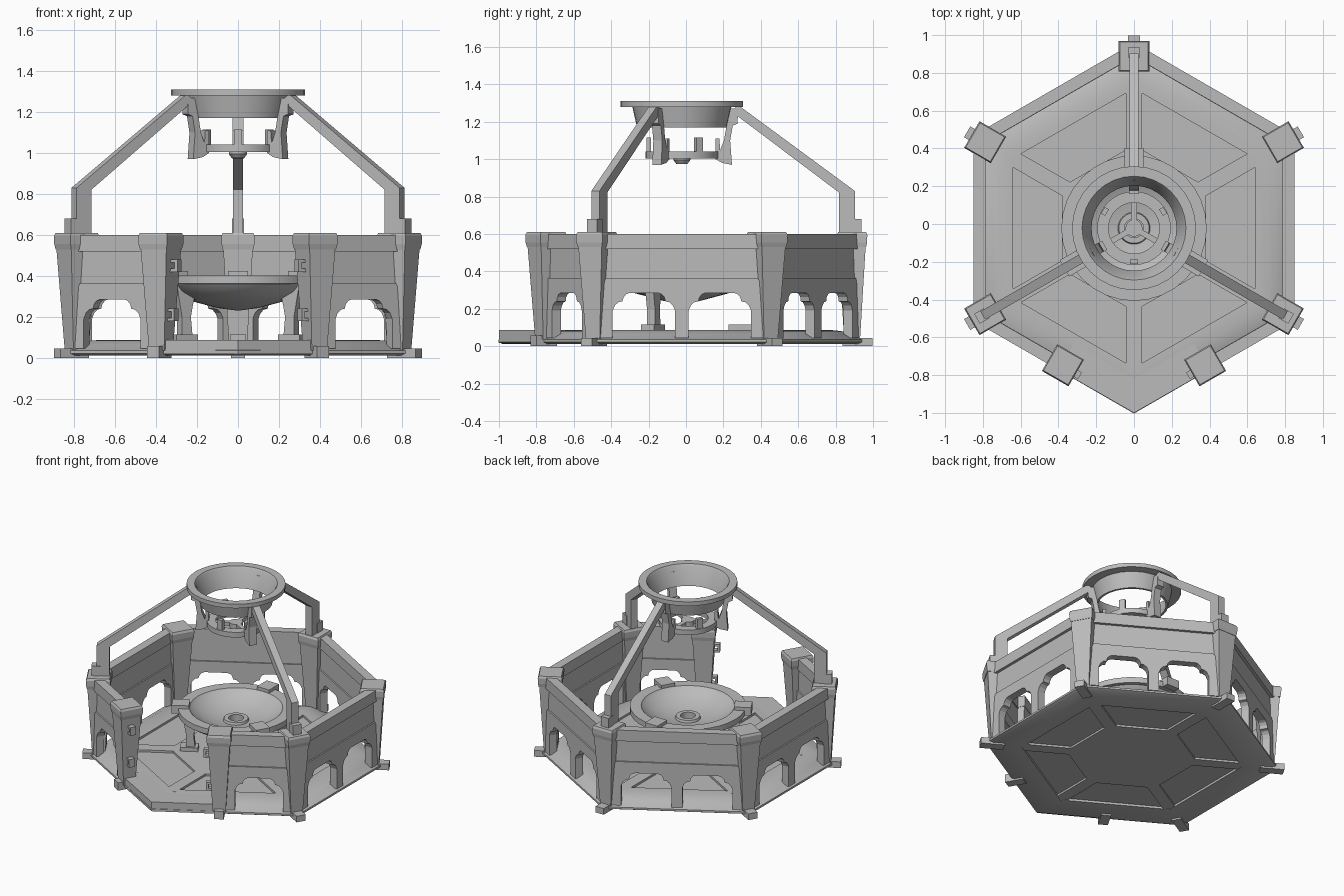
import bpy, bmesh, math
from mathutils import Vector

if "Cube" in bpy.data.objects:
    bpy.data.objects.remove(bpy.data.objects["Cube"])

CY = -0.022                      # y of the hexagon centre
COS30 = math.cos(math.radians(30))
CORNERS = [30, 90, 150, 210, 330]
ARMS = [90, 210, 330]

stone = bpy.data.materials.new("grey_stone")
stone.diffuse_color = (0.5, 0.5, 0.5, 1)
stone.use_nodes = True
stone.node_tree.nodes["Principled BSDF"].inputs["Base Color"].default_value = stone.diffuse_color


def P(a, r, t, z):
    """Point at angle a: r outward, t sideways, z up."""
    a = math.radians(a)
    return Vector((r * math.cos(a) - t * math.sin(a),
                   CY + r * math.sin(a) + t * math.cos(a), z))


def make(name, verts, faces, smooth=False):
    me = bpy.data.meshes.new(name)
    me.from_pydata([tuple(v) for v in verts], [], faces)
    bm = bmesh.new()
    bm.from_mesh(me)
    bmesh.ops.remove_doubles(bm, verts=bm.verts, dist=1e-5)
    bmesh.ops.recalc_face_normals(bm, faces=bm.faces)
    bm.to_mesh(me)
    bm.free()
    me.materials.append(stone)
    ob = bpy.data.objects.new(name, me)
    bpy.context.collection.objects.link(ob)
    if smooth:
        bpy.ops.object.select_all(action='DESELECT')
        bpy.context.view_layer.objects.active = ob
        ob.select_set(True)
        bpy.ops.object.shade_smooth_by_angle(angle=math.radians(35))
    return ob


def loft(name, loops, smooth=False):
    """Skin between loops of equal length and cap both ends."""
    n = len(loops[0])
    verts = [v for lp in loops for v in lp]
    faces = [(k * n + i, k * n + (i + 1) % n, (k + 1) * n + (i + 1) % n, (k + 1) * n + i)
             for k in range(len(loops) - 1) for i in range(n)]
    faces += [tuple(range(n)), tuple(range((len(loops) - 1) * n, len(loops) * n))]
    return make(name, verts, faces, smooth)


def rect(a, r, t, wr, wt, z):
    return [P(a, r + i * wr / 2, t + j * wt / 2, z)
            for i, j in ((-1, -1), (1, -1), (1, 1), (-1, 1))]


def box(name, a, r0, r1, t0, t1, z0, z1):
    r, t = (r0 + r1) / 2, (t0 + t1) / 2
    return loft(name, [rect(a, r, t, r1 - r0, t1 - t0, z) for z in (z0, z1)])


def fin(name, a, profile, w):
    """Outline in (r, z), given width sideways."""
    return loft(name, [[P(a, r, s * w / 2, z) for r, z in profile] for s in (-1, 1)])


def slab(name, a, outline, r0, r1):
    """Outline in (t, z), given thickness outward."""
    return loft(name, [[P(a, r, t, z) for t, z in outline] for r in (r0, r1)])


def spin(name, profile, n=32, closed=True, start=0.0, smooth=True):
    """Revolve an (r, z) profile about the centre."""
    m = len(profile)
    verts = [P(start + 360 * i / n, r, 0, z) for i in range(n) for r, z in profile]
    faces = [(i * m + k, i * m + (k + 1) % m,
              (i + 1) % n * m + (k + 1) % m, (i + 1) % n * m + k)
             for i in range(n) for k in range(m if closed else m - 1)]
    return make(name, verts, faces, smooth)


# ---- hexagonal floor: rounded kerb, sunken panels, ribs, centre plate
kerb = [(.64, .012), (.83, .012), (.85, .022), (.85, .036), (.825, .045), (.79, .064),
        (.75, .078), (.71, .085), (.667, .087), (.64, .087)]
spin("floor_kerb", [(a / COS30, z) for a, z in kerb], n=6, start=30)
hexa = lambda r, z: [P(30 + 60 * i, r, 0, z) for i in range(6)]
loft("floor_panels", [hexa(.76, .028), hexa(.76, .072)])
loft("floor_centre", [hexa(.44, .014), hexa(.44, .087)])
for k in range(6):
    box("floor_rib", 30 + 60 * k, .40, .76, -.042, .042, .014, .087)

# ---- flat entrance step at the front corner
step = [(270, .978, 0), (300, .849, -.03), (300, .66, -.03), (270, .66 / COS30, 0),
        (240, .66, .03), (240, .849, .03)]
loft("entrance_step", [[P(a, r, t, z) for a, r, t in step] for z in (.018, .086)])


# ---- tapered posts with caps and feet
def post(name, a, r, t, foot_r0, foot_r1, foot_z):
    loft(name + "_shaft", [rect(a, r, t, .085, .085, .035), rect(a, r, t, .145, .145, .535)])
    loft(name + "_cap", [rect(a, r, t, w, w, z)
                         for w, z in ((.150, .53), (.160, .555), (.163, .595), (.150, .61))])
    box(name + "_foot", a, foot_r0, foot_r1, t - .033, t + .033, 0, foot_z)


for a in CORNERS:
    post("corner_post", a, .91, 0, .86, 1.02, .045)
for a, s in ((300, 1), (240, -1)):
    post("gate_post", a, .817, -.037 * s, .77, .895, .058)
    # latch brackets on the gate side
    for z, d in ((.42, .103), (.18, .085)):
        u = [(0, 0), (.045, 0), (.045, .06), (0, .06), (0, .045), (.03, .045), (.03, .015), (0, .015)]
        slab("gate_latch", a, [(-s * (d - .005 + x), z + y) for x, y in u], .80, .84)


# ---- walls: arcade, panel and top rail
def arch(c, h):
    half = [(h, .045), (h, .19), (h - .012, .218), (h - .03, .235), (h - .052, .24),
            (h - .058, .262), (h - .072, .278), (h - .09, .285)]
    return [(c - x, z) for x, z in half] + [(c + x, z) for x, z in reversed(half)]


def wall(a, t0, t1, arches, s=1):
    outline = [(t0, .045)]
    for c, h in arches:
        outline += arch(c, h)
    outline += [(t1, .045), (t1, .30), (t1 - .035, .365), (t0 + .035, .365), (t0, .30)]
    slab("wall_arcade", a, [(s * t, z) for t, z in outline], .785, .84)
    lo, hi = sorted((s * t0, s * t1))
    box("wall_panel", a, .795, .83, lo, hi, .30, .53)
    box("wall_rail", a, .787, .85, lo, hi, .52, .60)


for a in (0, 60, 120, 180):
    wall(a, -.44, .44, [(-.203, .167), (.203, .167)])
wall(300, -.03, .44, [(.225, .16)])
wall(240, -.03, .44, [(.225, .16)], -1)

# ---- dish on its legs
spin("dish", [(0, .23), (.10, .243), (.25, .283), (.33, .325), (.36, .36), (.385, .362),
              (.385, .402), (.31, .402), (.295, .385), (.22, .345), (.15, .322), (.085, .312),
              (.08, .328), (.05, .328), (.05, .28), (0, .28)], closed=False)
for a in ARMS:
    box("dish_tab", a, .31, .425, -.05, .05, .365, .425)
    box("dish_foot", a, .25, .37, -.04, .04, .08, .115)
for a in (210, 330):
    fin("dish_leg", a, [(.27, .10), (.33, .10), (.33, .20), (.36, .36), (.26, .30), (.28, .2)], .05)

# ---- upper collar and hanging ring
spin("collar", [(.24, 1.17), (.265, 1.28), (.328, 1.28), (.328, 1.31), (.275, 1.31),
                (.265, 1.295), (.225, 1.17)])
spin("hanging_ring", [(.135, 1.005), (.195, 1.005), (.195, 1.042), (.135, 1.042)])
spin("hub", [(0, .975), (.03, .975), (.045, .995), (.045, 1.03), (0, 1.03)], n=16, closed=False)
for a in ARMS:
    box("hub_spoke", a, .03, .15, -.015, .015, 1.005, 1.03)
    fin("hanger", a, [(.255, 1.27), (.30, 1.27), (.298, 1.19), (.272, 1.18), (.258, 1.10),
                      (.268, .97), (.215, .98), (.18, 1.0), (.18, 1.11), (.20, 1.11),
                      (.205, 1.05), (.225, 1.10)], .055)
    box("ring_peg", a + 60, .165, .19, -.02, .02, 1.03, 1.115)

    # ---- supporting arm rising from a corner post
    fin("support_arm", a, [(.84, .60), (.925, .60), (.925, .83), (.30, 1.29), (.265, 1.255),
                           (.84, .822)], .05)
    box("arm_block", a, .90, .96, -.03, .03, .60, .68)
